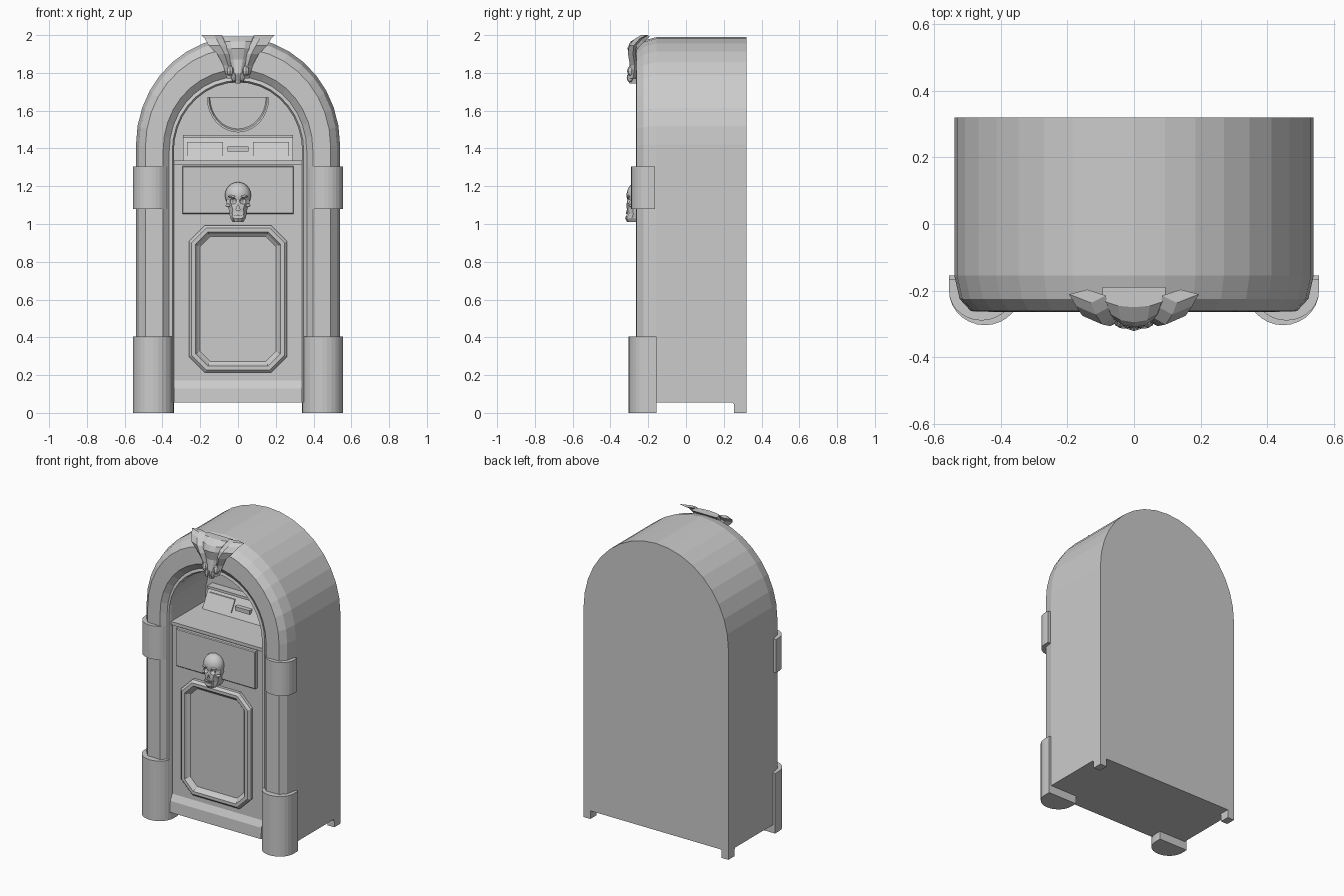
import bpy, bmesh
from math import sin, cos, pi
from mathutils import Matrix

if "Cube" in bpy.data.objects:
    bpy.data.objects.remove(bpy.data.objects["Cube"])

grey = bpy.data.materials.new("plain_grey")
grey.use_nodes = True
grey.diffuse_color = (0.6, 0.6, 0.6, 1)
grey.node_tree.nodes["Principled BSDF"].inputs["Base Color"].default_value = (0.6, 0.6, 0.6, 1)


def finish(name, bm, smooth=False):
    bmesh.ops.recalc_face_normals(bm, faces=bm.faces)
    for f in bm.faces:
        f.smooth = smooth
    me = bpy.data.meshes.new(name)
    bm.to_mesh(me)
    bm.free()
    me.materials.append(grey)
    ob = bpy.data.objects.new(name, me)
    bpy.context.collection.objects.link(ob)
    return ob


def loft(name, rings, smooth=False):
    """Skin closed rings of equal length and cap both ends."""
    bm = bmesh.new()
    vs = [[bm.verts.new(p) for p in r] for r in rings]
    n = len(vs[0])
    for a, b in zip(vs, vs[1:]):
        for i in range(n):
            j = (i + 1) % n
            bm.faces.new((a[i], a[j], b[j], b[i]))
    bm.faces.new(vs[0])
    bm.faces.new(vs[-1])
    return finish(name, bm, smooth)


def box(name, x0, x1, y0, y1, z0, z1):
    return loft(name, [[(x0, y0, z), (x1, y0, z), (x1, y1, z), (x0, y1, z)] for z in (z0, z1)])


def ball(name, centre, radii, smooth=True, seg=16):
    bm = bmesh.new()
    m = Matrix.Translation(centre) @ Matrix.Diagonal((*radii, 1))
    bmesh.ops.create_uvsphere(bm, u_segments=seg, v_segments=seg * 3 // 4, radius=1, matrix=m)
    return finish(name, bm, smooth)


def arch(a, spring, rise, base, n=18):
    """Outline of a round-topped opening, from the +x foot over to the -x foot."""
    top = [(a * cos(pi * i / n), spring + rise * sin(pi * i / n)) for i in range(n + 1)]
    return [(a, base)] + top + [(-a, base)]


# Cabinet shell: one section swept up the columns and over the arch
BASE = 0.055
outer = arch(0.54, 1.42, 0.57, BASE)
inner = arch(0.34, 1.385, 0.365, BASE)
section = [(0, 0.32), (0, -0.225), (0.04, -0.24), (0.12, -0.235), (0.28, -0.265),
           (0.75, -0.262), (0.92, -0.225), (1, -0.155), (1, 0.32)]
loft("cabinet_shell", [[(i[0] + (o[0] - i[0]) * s, y, i[1] + (o[1] - i[1]) * s) for s, y in section]
                       for i, o in zip(inner, outer)])

# Niche back wall and lower front
loft("niche_back", [[(x, y, z) for x, z in inner] for y in (0.14, 0.32)])
box("front_panel", -0.34, 0.34, -0.215, 0.3, BASE, 1.32)
box("ledge", -0.34, 0.34, -0.228, 0.14, 1.315, 1.337)
loft("base_flare", [[(x, -0.2, BASE), (x, -0.24, BASE), (x, -0.236, 0.13), (x, -0.2, 0.2)]
                    for x in (-0.34, 0.34)])

# Drawer plate
loft("drawer_plate", [[(sx * (0.295 - d), y, 1.18 + sz * (0.127 - d))
                       for sx, sz in ((-1, -1), (1, -1), (1, 1), (-1, 1))]
                      for d, y in ((0, -0.21), (0, -0.235), (0.005, -0.24))])


# Door with a raised moulding and cut corners
def octagon(d, y):
    w, h, c = 0.26 - d, 0.39 - d, 0.085 - d * 0.55
    quarter = [(w, h - c), (w - c, h)]
    pts = quarter + [(-x, z) for x, z in quarter[::-1]]
    pts += [(-x, -z) for x, z in pts]
    return [(x, y, 0.603 + z) for x, z in pts]


loft("door", [octagon(d, y) for d, y in ((0, -0.21), (0, -0.235), (0.015, -0.25),
                                         (0.035, -0.25), (0.045, -0.235), (0.06, -0.222))])

# Column feet, collars and back feet
for side, s in (("left", 1), ("right", -1)):
    for part, x0, x1, yc, depth, back, z0, z1 in (
            ("front_foot", 0.34, 0.556, -0.2, 0.104, -0.155, 0, 0.405),
            ("collar", 0.36, 0.556, -0.2, 0.09, -0.165, 1.08, 1.305)):
        xc, r = (x0 + x1) / 2, (x1 - x0) / 2
        d_shape = [(s * (xc + r * cos(pi * i / 14)), yc - depth * sin(pi * i / 14)) for i in range(15)]
        d_shape += [(s * x0, back), (s * x1, back)]
        loft(f"{side}_{part}", [[(x, y, z) for x, y in d_shape] for z in (z0, z1)])
    foot = [(0.255, 0), (0.32, 0), (0.32, 0.06), (0.24, 0.06), (0.255, 0.045)]
    loft(f"{side}_back_foot", [[(s * x, y, z) for y, z in foot] for x in (0.49, 0.54)])

# Slanted selector panel inside the niche
loft("selector_panel", [[(x, 0.03, 1.33), (x, 0.1, 1.455), (x, 0.15, 1.455), (x, 0.15, 1.33)]
                        for x in (-0.29, 0.29)])
box("selector_lid", -0.29, 0.29, 0.085, 0.15, 1.455, 1.472)
box("selector_slot", -0.055, 0.055, 0.045, 0.09, 1.383, 1.41)
for s in (-1, 1):
    loft("selector_card", [[(s * x, y - d, z) for x, y, z in
                            ((0.08, 0.047, 1.36), (0.27, 0.047, 1.36), (0.27, 0.089, 1.435), (0.08, 0.089, 1.435))]
                           for d in (0, 0.009)])

# Half-round record dish on the back wall
dish = [(0.165 * cos(pi * i / 16), 1.67 - 0.185 * sin(pi * i / 16)) for i in range(17)]
loft("record_dish", [[(x * k, y, 1.67 + (z - 1.67) * k) for x, z in dish]
                     for k, y in ((1, 0.15), (1, 0.115), (0.94, 0.115), (0.9, 0.13))])

# Skull ornament: cranium and jaw with cut eye sockets and nose
cranium = ball("skull_cranium", (0, -0.255, 1.152), (0.069, 0.06, 0.07))


def face_row(z, w, front):
    return [(-w, -0.21, z), (-w, front + 0.035, z), (-w * 0.6, front + 0.008, z), (0, front, z),
            (w * 0.6, front + 0.008, z), (w, front + 0.035, z), (w, -0.21, z)]


jaw = loft("skull_jaw", [face_row(*r) for r in ((1.01, 0.028, -0.312), (1.03, 0.04, -0.322), (1.055, 0.046, -0.314),
                                                (1.085, 0.05, -0.316), (1.11, 0.062, -0.314), (1.14, 0.06, -0.308))])
cutters = [ball("socket_cutter", (s * 0.027, -0.312, 1.122), (0.02, 0.025, 0.017), False, 10) for s in (-1, 1)]
cutters.append(loft("nose_cutter", [[(-0.011, y, 1.075), (0.011, y, 1.075), (0, y, 1.105)]
                                    for y in (-0.34, -0.295)]))
cutters.append(box("mouth_cutter", -0.035, 0.035, -0.34, -0.306, 1.044, 1.05))
for part in (cranium, jaw):
    for c in cutters:
        mod = part.modifiers.new("cut", 'BOOLEAN')
        mod.operation, mod.object, mod.solver = 'DIFFERENCE', c, 'EXACT'
for c in cutters:
    c.hide_render = True
    c.hide_set(True)
for s in (-1, 1):
    ball("skull_cheekbone", (s * 0.052, -0.282, 1.098), (0.014, 0.02, 0.009), True, 10)
    ball("skull_brow", (s * 0.028, -0.303, 1.146), (0.026, 0.012, 0.007), True, 10)
for i in range(6):
    x = -0.0275 + i * 0.011
    for z in (1.052, 1.033):
        box("skull_tooth", x - 0.004, x + 0.004, -0.32 + abs(x) * 0.3, -0.29, z, z + 0.012)


# Winged crest on top of the arch
def crest_row(z, w, y, bulge):
    arc = [(-w * cos(pi * i / 6), y - bulge * sin(pi * i / 6), z) for i in range(7)]
    return arc + [(w, y + 0.03, z), (-w, y + 0.03, z)]


loft("crest_shield", [crest_row(*r) for r in ((1.745, 0.012, -0.27, 0.03), (1.8, 0.028, -0.275, 0.03),
                                              (1.87, 0.05, -0.265, 0.03), (1.93, 0.068, -0.265, 0.045),
                                              (1.965, 0.08, -0.25, 0.045), (1.993, 0.095, -0.22, 0.03))])
wing = [(1.77, 0.02, 0.058, -0.285), (1.84, 0.035, 0.078, -0.275), (1.9, 0.045, 0.11, -0.285),
        (1.945, 0.055, 0.155, -0.28), (1.98, 0.075, 0.175, -0.25), (2.0, 0.085, 0.195, -0.215)]
for s in (-1, 1):
    loft("crest_wing", [[(s * a, y, z), (s * (a * 0.6 + b * 0.4), y - 0.022, z), (s * b, y + 0.004, z),
                         (s * (a + b) / 2, y + 0.018, z)] for z, a, b, y in wing])
    ball("crest_head", (s * 0.042, -0.288, 1.81), (0.02, 0.024, 0.028), False, 8)
    ball("crest_beak", (s * 0.022, -0.297, 1.775), (0.013, 0.017, 0.025), False, 8)
